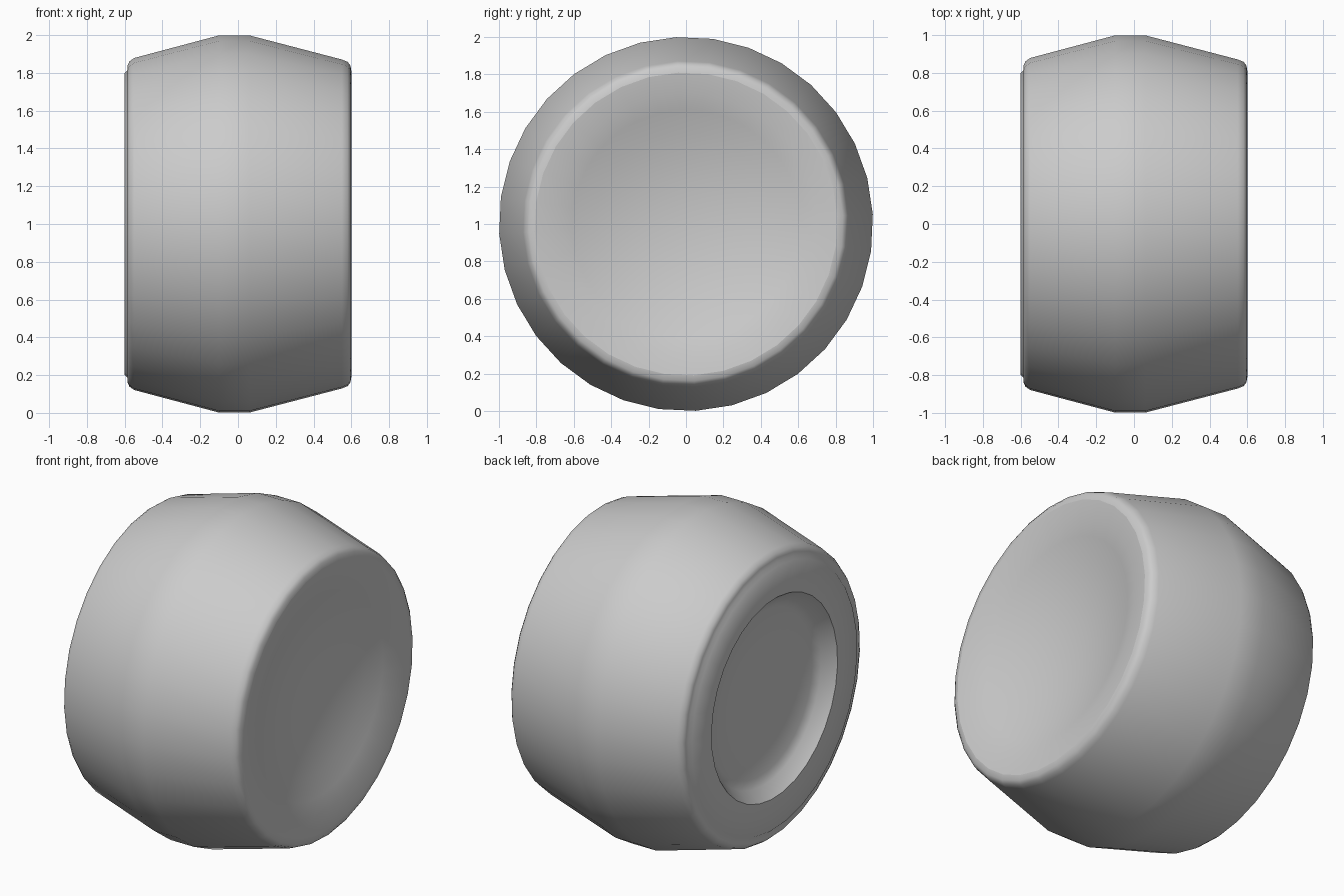
import bpy
import bmesh
import math

old = bpy.data.objects.get("Cube")
if old:
    bpy.data.objects.remove(old, do_unlink=True)

SIDES = 32
TURN = math.radians(3)

grey = bpy.data.materials.new("plain grey")
grey.use_nodes = True
GREY = (0.6, 0.6, 0.6, 1)
grey.diffuse_color = GREY
grey.node_tree.nodes["Principled BSDF"].inputs["Base Color"].default_value = GREY


def lathe(name, profile, angle):
    """Turn (x, radius) points, listed from -x to +x, around the x axis."""
    bm = bmesh.new()
    rings = []
    for x, r in profile:
        ring = []
        for k in range(SIDES):
            a = TURN + math.tau * k / SIDES
            ring.append(bm.verts.new((x, r * math.cos(a), 1 + r * math.sin(a))))
        rings.append(ring)
    for lower, upper in zip(rings, rings[1:]):
        for k in range(SIDES):
            n = (k + 1) % SIDES
            bm.faces.new((lower[k], lower[n], upper[n], upper[k]))
    bmesh.ops.remove_doubles(bm, verts=bm.verts[:], dist=0.0001)
    mesh = bpy.data.meshes.new(name)
    bm.to_mesh(mesh)
    bm.free()
    mesh.materials.append(grey)
    obj = bpy.data.objects.new(name, mesh)
    bpy.context.collection.objects.link(obj)
    bpy.ops.object.select_all(action="DESELECT")
    obj.select_set(True)
    bpy.context.view_layer.objects.active = obj
    bpy.ops.object.shade_smooth_by_angle(angle=math.radians(angle))
    return obj


# Recessed dish on the -x end
lathe("left_recess", [(-0.49, 0), (-0.495, 0.3), (-0.505, 0.5),
                      (-0.53, 0.55), (-0.6, 0.61)], 60)

# Flat rim with a small step, then the barrel-shaped outer wall
lathe("drum_body", [(-0.6, 0.61), (-0.6, 0.8), (-0.585, 0.815), (-0.585, 0.84),
                    (-0.575, 0.862), (-0.55, 0.88), (-0.1, 1), (0.06, 1),
                    (0.55, 0.872), (0.58, 0.86), (0.595, 0.84), (0.6, 0.81)], 50)

# Shallow bowl on the +x end
lathe("right_bowl", [(0.6, 0.81), (0.585, 0.7), (0.557, 0.61), (0.52, 0.49),
                     (0.485, 0.32), (0.465, 0.16), (0.46, 0)], 40)
